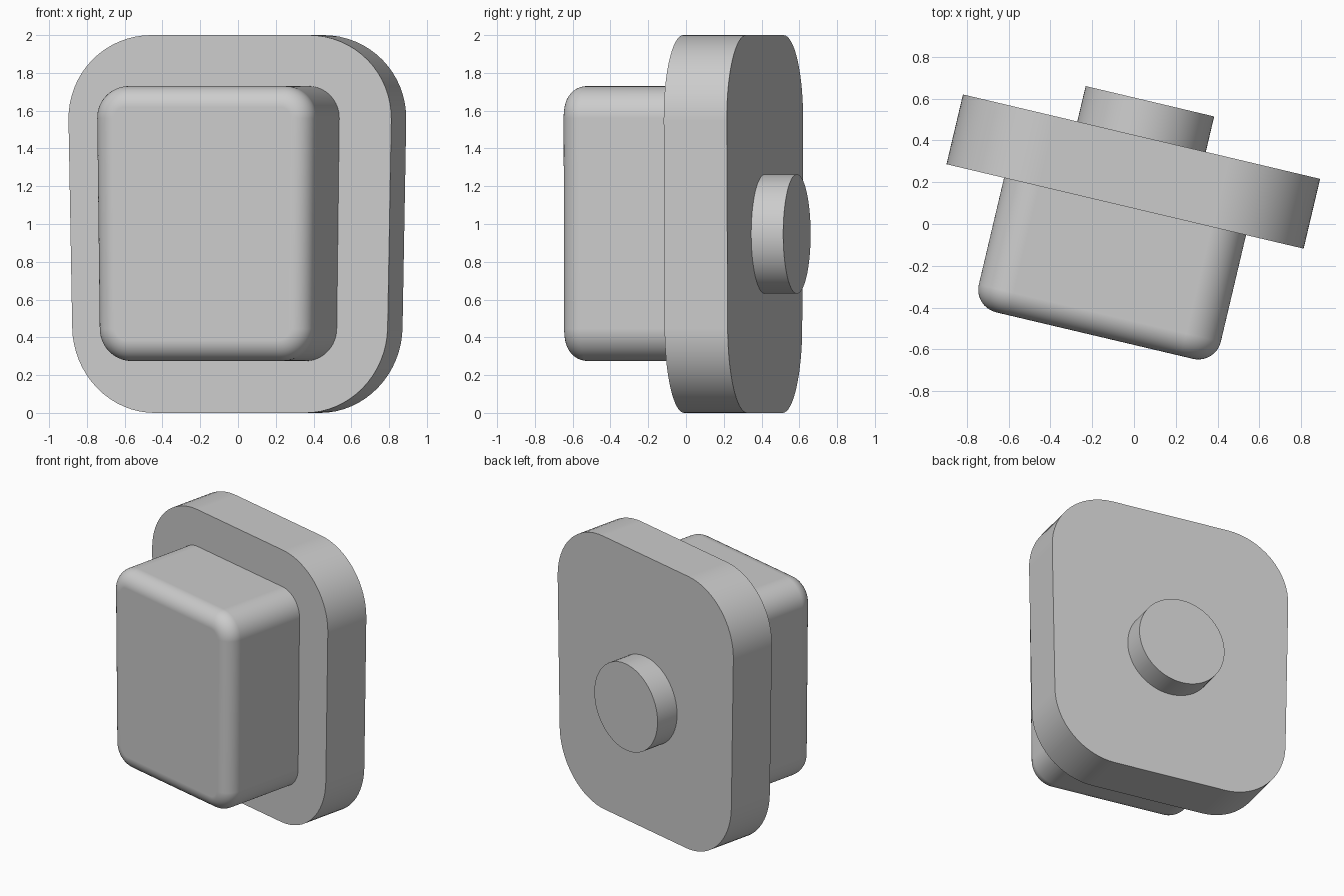
import bpy, bmesh
from math import sin, cos, pi, radians
from mathutils import Matrix

cube = bpy.data.objects.get("Cube")
if cube:
    bpy.data.objects.remove(cube, do_unlink=True)

TURN = Matrix.Rotation(radians(-13.3), 4, 'Z')   # the whole fitting is turned about z
CENTRE_X = -0.061
TAPER = 0.021                                    # slightly wider towards the top

grey = bpy.data.materials.new("plain grey")
grey.use_nodes = True
colour = (0.6, 0.6, 0.6, 1)
grey.diffuse_color = colour
grey.node_tree.nodes["Principled BSDF"].inputs["Base Color"].default_value = colour


def finish(name, bm):
    """Turn the mesh into place and make a smooth-shaded object."""
    bmesh.ops.recalc_face_normals(bm, faces=bm.faces)
    bm.transform(TURN)
    mesh = bpy.data.meshes.new(name)
    bm.to_mesh(mesh)
    bm.free()
    mesh.materials.append(grey)
    obj = bpy.data.objects.new(name, mesh)
    bpy.context.collection.objects.link(obj)
    bpy.ops.object.select_all(action='DESELECT')
    obj.select_set(True)
    bpy.context.view_layer.objects.active = obj
    bpy.ops.object.shade_smooth_by_angle(angle=radians(30))
    obj.modifiers.new("flat_face_normals", 'WEIGHTED_NORMAL').keep_sharp = True
    return obj


def outline(half_x, half_z, radius, mid_z, steps=16):
    """Rounded rectangle in x and z, tapered with height."""
    points = []
    for quarter, (sx, sz) in enumerate([(1, 1), (-1, 1), (-1, -1), (1, -1)]):
        for i in range(steps + 1):
            a = (quarter + i / steps) * pi / 2
            x = sx * (half_x - radius) + radius * cos(a)
            z = mid_z + sz * (half_z - radius) + radius * sin(a)
            points.append((CENTRE_X + x * (1 + TAPER * (z - 1)), z))
    return points


def rounded_block(name, half_x, half_z, radius, mid_z, front, back, fillet=0):
    """Loft rounded rectangles from front to back, with a rounded front rim."""
    sections = [(0, front), (0, back)]
    if fillet:
        steps = 10
        angles = [i / steps * pi / 2 for i in range(steps + 1)]
        sections = [(fillet * (1 - sin(a)), front + fillet * (1 - cos(a))) for a in angles]
        sections.append((0, back))
    bm = bmesh.new()
    rings = [[bm.verts.new((x, y, z)) for x, z in
              outline(half_x - inset, half_z - inset, radius - inset, mid_z)]
             for inset, y in sections]
    for a, b in zip(rings, rings[1:]):
        for i in range(len(a)):
            j = (i + 1) % len(a)
            bm.faces.new((a[i], a[j], b[j], b[i]))
    bm.faces.new(rings[0])
    bm.faces.new(rings[-1])
    return finish(name, bm)


# Wide plate with rounded corners
rounded_block("back_plate", 0.868, 1.0, 0.45, 1.0, 0.072, 0.415)

# Deep box with a rounded front rim, set into the plate
rounded_block("front_box", 0.588, 0.7275, 0.17, 1.0025, -0.563, 0.1, fillet=0.11)

# Round boss on the back of the plate
bm = bmesh.new()
place = Matrix.Translation((CENTRE_X, 0.489, 0.947)) @ Matrix.Rotation(pi / 2, 4, 'X')
bmesh.ops.create_cone(bm, cap_ends=True, segments=64, radius1=0.316, radius2=0.316,
                      depth=0.2, matrix=place)
finish("rear_boss", bm)
